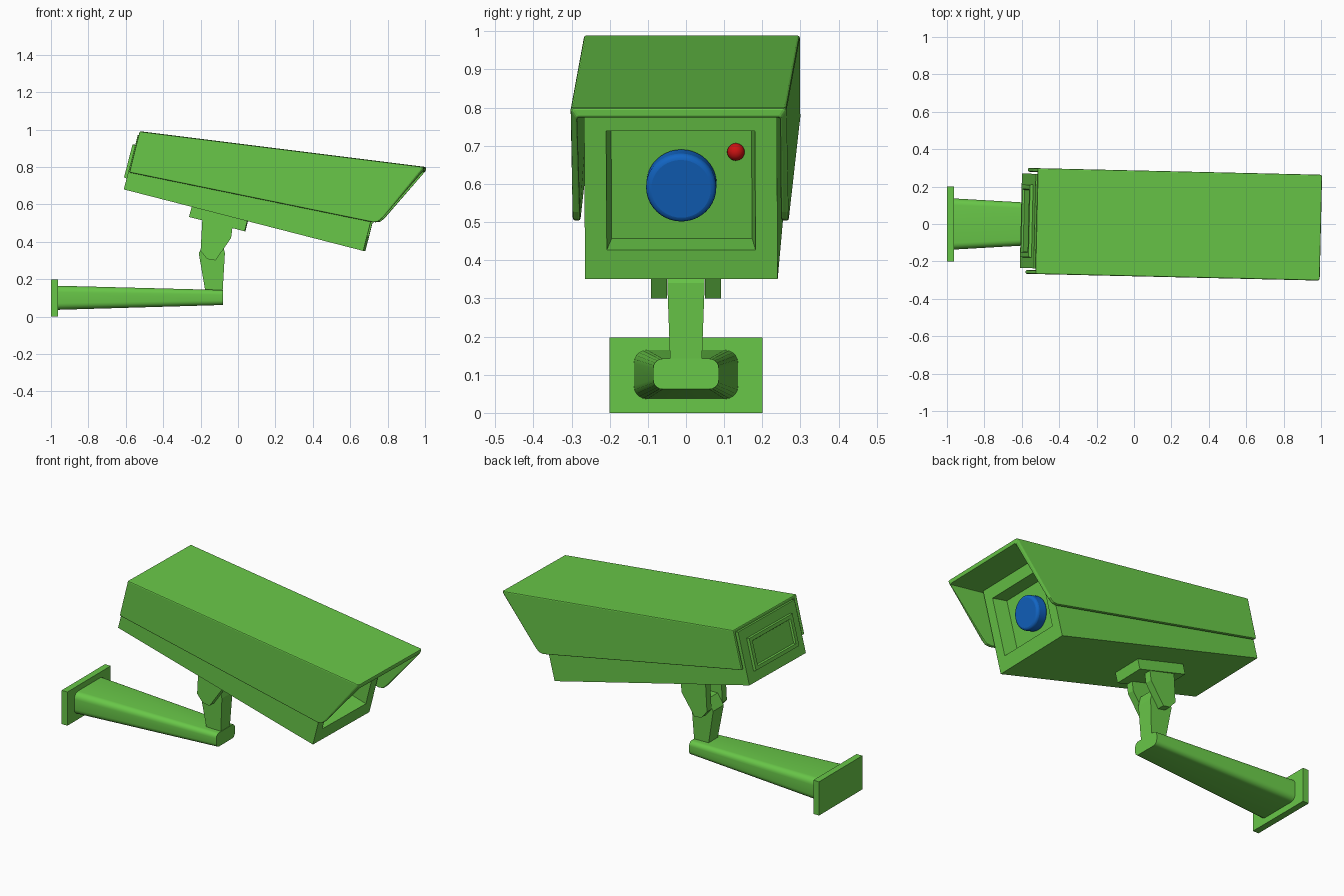
import bpy, bmesh
from math import radians, copysign, sin, cos, pi
from mathutils import Matrix, Vector

if "Cube" in bpy.data.objects:
    bpy.data.objects.remove(bpy.data.objects["Cube"])


def material(name, rgb):
    m = bpy.data.materials.new(name)
    m.diffuse_color = (*rgb, 1)
    m.use_nodes = True
    m.node_tree.nodes["Principled BSDF"].inputs["Base Color"].default_value = m.diffuse_color
    return m


GREEN = material("green", (0.14, 0.57, 0.065))
BLUE = material("blue", (0.006, 0.13, 0.55))
RED = material("red", (0.6, 0.006, 0.006))

# Head frame: x along the body, z up from its underside; tilted down, slightly yawed
HEAD = (Matrix.Translation((0.15, 0, 0)) @ Matrix.Rotation(radians(-1.32), 4, 'Z')
        @ Matrix.Translation((-0.755, 0, 0.68)) @ Matrix.Rotation(radians(14.4), 4, 'Y'))
WORLD = Matrix.Identity(4)


def finish(name, bm, mat=GREEN, matrix=WORLD, bevel=0, segments=2, smooth=False, thickness=0):
    bmesh.ops.recalc_face_normals(bm, faces=bm.faces)
    me = bpy.data.meshes.new(name)
    bm.to_mesh(me)
    bm.free()
    ob = bpy.data.objects.new(name, me)
    bpy.context.collection.objects.link(ob)
    me.materials.append(mat)
    ob.matrix_world = matrix
    if thickness:
        mod = ob.modifiers.new("shell", 'SOLIDIFY')
        mod.thickness, mod.offset, mod.use_even_offset = thickness, -1, True
    if bevel:
        mod = ob.modifiers.new("bevel", 'BEVEL')
        mod.width, mod.segments = bevel, segments
    if smooth:
        bpy.ops.object.select_all(action='DESELECT')
        ob.select_set(True)
        bpy.context.view_layer.objects.active = ob
        bpy.ops.object.shade_smooth_by_angle(angle=radians(35))
    return ob


def loft(sections):
    """Closed skin through equal-length point rings."""
    bm = bmesh.new()
    rings = [[bm.verts.new(p) for p in s] for s in sections]
    for a, b in zip(rings, rings[1:]):
        for i in range(len(a)):
            j = (i + 1) % len(a)
            bm.faces.new((a[i], a[j], b[j], b[i]))
    bm.faces.new(rings[0])
    bm.faces.new(rings[-1])
    bmesh.ops.recalc_face_normals(bm, faces=bm.faces)
    return bm


def prism(profile, y0, y1):
    return loft([[(x, y, z) for x, z in profile] for y in (y0, y1)])


def box(x0, x1, hy, z0, z1):
    return prism([(x0, z0), (x1, z0), (x1, z1), (x0, z1)], -hy, hy)


def ring(bm, face, x, hy, z0, z1):
    """Inset an end face and move the inner rectangle to an exact place."""
    mid = face.calc_center_median().z
    bmesh.ops.inset_region(bm, faces=[face], thickness=0.01)
    for v in face.verts:
        v.co = (x, copysign(hy, v.co.y), z1 if v.co.z > mid else z0)


# Camera body: wedge with recessed front window and raised rear panel
L = 1.322
body = prism([(0, 0), (L, 0), (L, 0.465), (0, 0.30)], -0.2525, 0.2525)
front = max(body.faces, key=lambda f: f.normal.x)
back = min(body.faces, key=lambda f: f.normal.x)
ring(body, front, L, 0.195, 0.078, 0.40)
ring(body, front, L - 0.085, 0.184, 0.088, 0.388)
ring(body, back, 0, 0.195, 0.06, 0.245)
ring(body, back, -0.016, 0.193, 0.062, 0.243)
ring(body, back, -0.016, 0.170, 0.082, 0.223)
ring(body, back, -0.006, 0.165, 0.087, 0.218)
finish("camera_body", body, matrix=HEAD)

# Sun hood: open shell of roof and two side flaps
side = [(0.005, 0.321), (1.525, 0.515), (1.378, 0.195), (1.36, 0.170), (1.335, 0.161), (0.007, 0.095)]
hood = bmesh.new()
rows = [[hood.verts.new((x, y, z)) for x, z in side] for y in (-0.283, 0.283)]
hood.faces.new(rows[0][::-1])
hood.faces.new(rows[1])
hood.faces.new((rows[0][0], rows[0][1], rows[1][1], rows[1][0]))
bmesh.ops.recalc_face_normals(hood, faces=hood.faces)
roof = hood.faces[:][-1]
if roof.normal.z < 0:
    bmesh.ops.reverse_faces(hood, faces=hood.faces)
me_hood = bpy.data.meshes.new("sun_hood")
hood.to_mesh(me_hood)
hood.free()
hood_ob = bpy.data.objects.new("sun_hood", me_hood)
bpy.context.collection.objects.link(hood_ob)
me_hood.materials.append(GREEN)
hood_ob.matrix_world = HEAD
shell = hood_ob.modifiers.new("shell", 'SOLIDIFY')
shell.thickness, shell.offset, shell.use_even_offset = 0.02, -1, True
edge = hood_ob.modifiers.new("bevel", 'BEVEL')
edge.width, edge.segments = 0.006, 2

# Lens and indicator light inside the window
lens = bmesh.new()
bmesh.ops.create_cone(lens, cap_ends=True, segments=40, radius1=0.092, radius2=0.092, depth=0.07,
                      matrix=Matrix.Translation((1.265, 0, 0.238)) @ Matrix.Rotation(pi / 2, 4, 'Y'))
finish("lens", lens, BLUE, HEAD, bevel=0.014, segments=3, smooth=True)
light = bmesh.new()
bmesh.ops.create_uvsphere(light, u_segments=20, v_segments=12, radius=0.023,
                          matrix=Matrix.Translation((1.243, 0.143, 0.323)))
finish("indicator_light", light, RED, HEAD, smooth=True)

# Mounting pad under the body
finish("mount_pad", box(0.371, 0.678, 0.092, -0.057, 0.005), matrix=HEAD)

# Fork cheeks either side of the post
cheek = [(-0.19, 0.53), (-0.20, 0.35), (-0.165, 0.308), (-0.12, 0.30), (-0.037, 0.42), (-0.028, 0.49)]
for label, s in (("left", -1), ("right", 1)):
    finish("fork_cheek_" + label, prism(cheek, s * 0.05, s * 0.092))

# Post with a tongue that fits between the cheeks


def rect(x0, x1, hy, z):
    return [(x0, -hy, z), (x1, -hy, z), (x1, hy, z), (x0, hy, z)]


finish("post", loft([rect(-0.172, -0.083, 0.041, 0.12), rect(-0.21, -0.07, 0.049, 0.34),
                     rect(-0.17, -0.085, 0.049, 0.40)]))

# Tapered arm with rounded cross-section


def rounded(x, hy, z0, z1, r):
    pts = []
    for k, (sy, sz) in enumerate(((1, 1), (-1, 1), (-1, -1), (1, -1))):
        cy, cz = sy * (hy - r), (z1 - r if sz > 0 else z0 + r)
        for i in range(6):
            a = pi / 2 * (k + i / 5)
            pts.append((x, cy + r * cos(a), cz + r * sin(a)))
    return pts


finish("arm", loft([rounded(-0.97, 0.137, 0.036, 0.165, 0.035),
                    rounded(-0.08, 0.086, 0.062, 0.142, 0.025)]), smooth=True)

# Wall plate
finish("wall_plate", box(-1.0, -0.963, 0.2, 0, 0.197))
